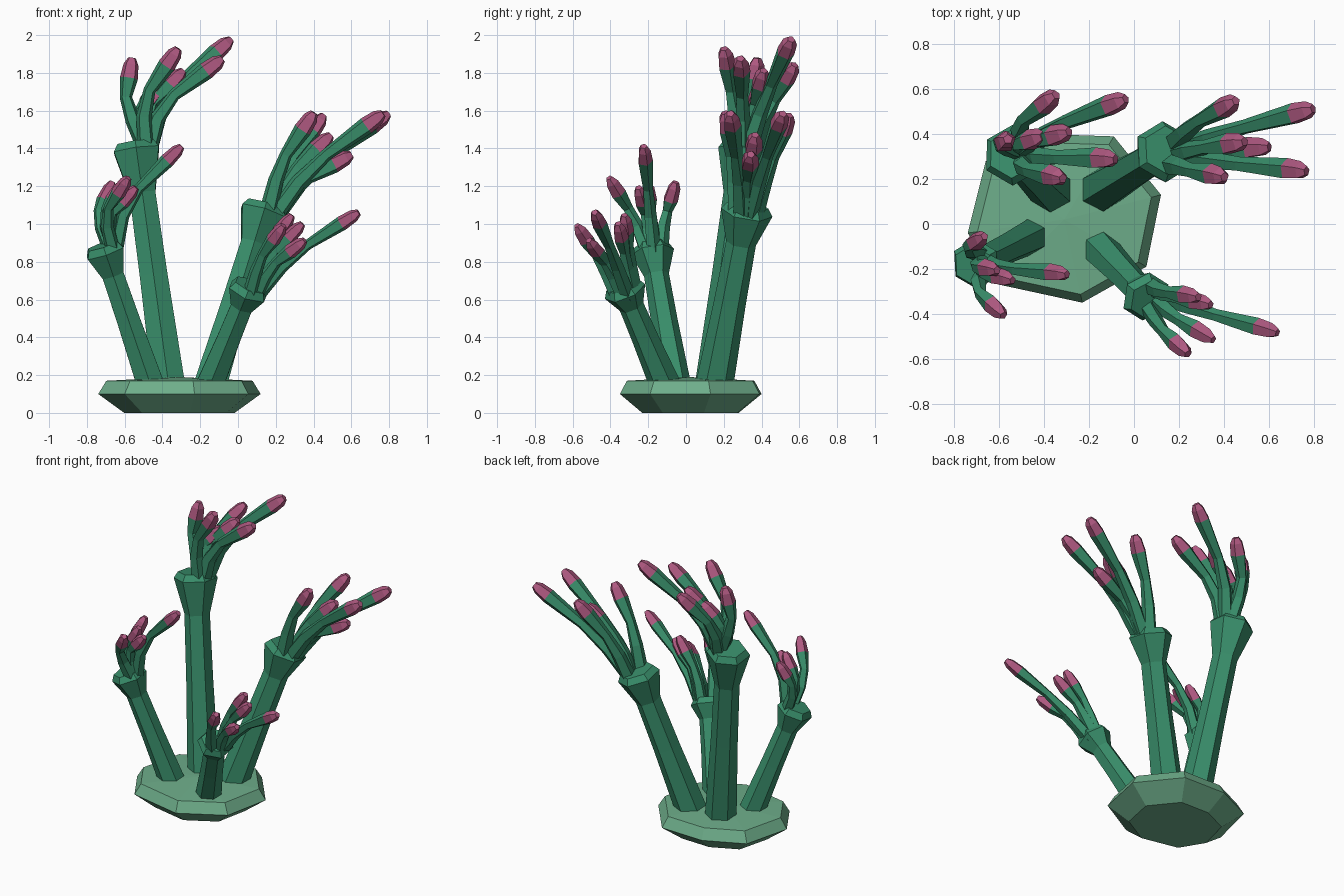
import bpy, bmesh, math
from mathutils import Vector

cube = bpy.data.objects.get("Cube")
if cube:
    bpy.data.objects.remove(cube, do_unlink=True)


def material(name, rgb):
    m = bpy.data.materials.new(name)
    m.use_nodes = True
    m.diffuse_color = (*rgb, 1)
    bsdf = m.node_tree.nodes["Principled BSDF"]
    bsdf.inputs["Base Color"].default_value = (*rgb, 1)
    bsdf.inputs["Roughness"].default_value = 0.9
    return m


skin = material("stem green", (0.040, 0.27, 0.145))
stone = material("pale base green", (0.155, 0.42, 0.255))
nail = material("nail pink", (0.43, 0.10, 0.22))


def finish(name, bm, mats):
    bmesh.ops.recalc_face_normals(bm, faces=bm.faces)
    me = bpy.data.meshes.new(name)
    bm.to_mesh(me)
    bm.free()
    for m in mats:
        me.materials.append(m)
    ob = bpy.data.objects.new(name, me)
    bpy.context.collection.objects.link(ob)
    return ob


def bridge(bm, a, b, mat=0):
    for i in range(len(a)):
        j = (i + 1) % len(a)
        bm.faces.new((a[i], a[j], b[j], b[i])).material_index = mat


def tube(name, points, radii, sides, mats, painted=99):
    """Faceted tube; segments from index `painted` on use the second colour."""
    bm = bmesh.new()
    rings = []
    last = len(points) - 1
    for k, (p, r) in enumerate(zip(points, radii)):
        d = (points[min(k + 1, last)] - points[max(k - 1, 0)]).normalized()
        u = Vector((0, 1, 0))
        u = (u - d * u.dot(d)).normalized()
        v = d.cross(u)
        ring = []
        for i in range(sides):
            a = math.tau * i / sides
            ring.append(bm.verts.new(p + r * (u * math.cos(a) + v * math.sin(a))))
        rings.append(ring)
    for k in range(last):
        bridge(bm, rings[k], rings[k + 1], 1 if k >= painted else 0)
    bm.faces.new(rings[0])
    bm.faces.new(rings[-1]).material_index = 1 if painted < last else 0
    return finish(name, bm, mats)


# Faceted stone base: an irregular octagon with a wide rim
rim = [(-0.66, 0.28), (-0.40, 0.40), (-0.09, 0.39), (0.12, 0.13),
       (0.055, -0.19), (-0.23, -0.35), (-0.60, -0.27), (-0.74, -0.04)]
cx, cy = -0.31, 0.02
bm = bmesh.new()
rings = [[bm.verts.new((cx + (x - cx) * s, cy + (y - cy) * s, z)) for x, y in rim]
         for s, z in ((0.68, 0.0), (1.0, 0.10), (0.90, 0.17))]
bridge(bm, rings[0], rings[1])
bridge(bm, rings[1], rings[2])
bm.faces.new(rings[0])
peak = bm.verts.new((cx, cy, 0.19))
for i in range(len(rim)):
    bm.faces.new((rings[2][i], rings[2][(i + 1) % len(rim)], peak))
finish("stone_base", bm, [stone])


def arm(name, root, wrist, size, bend, tips):
    root, wrist = Vector(root), Vector(wrist)
    axis = (wrist - root).normalized()
    # Stem with a narrow neck and a flared cuff
    tube(name + "_stem",
         [root - axis * 0.03, root.lerp(wrist, 0.45), root.lerp(wrist, 0.80),
          wrist - axis * 0.02, wrist + axis * 0.02],
         [r * size for r in (0.10, 0.085, 0.08, 0.138, 0.11)], 6, [skin])
    # Fingers fan out of the cuff and end in a blunt painted nail
    for n, tip in enumerate(tips):
        tip = Vector(tip)
        reach = tip - wrist
        side = (reach - axis * reach.dot(axis)).normalized()
        start = wrist + side * 0.06 * size
        knuckle = start.lerp(tip, 0.58) + Vector(bend)
        d = (tip - knuckle).normalized()
        tube(f"{name}_finger_{n + 1}",
             [start - axis * 0.04, start.lerp(knuckle, 0.5) + Vector(bend) * 0.3,
              knuckle, tip - d * 0.05, tip + d * 0.025, tip + d * 0.06],
             [r * size for r in (0.05, 0.043, 0.034, 0.05, 0.042, 0.022)],
             5, [skin, nail], 3)


arm("back_right_arm", (-0.37, 0.15, 0.17), (-0.54, 0.31, 1.41), 1.0, (-0.06, 0, 0.02),
    [(-0.38, 0.55, 1.80), (-0.08, 0.54, 1.94), (-0.57, 0.37, 1.82), (-0.44, 0.38, 1.69),
     (-0.33, 0.40, 1.77), (-0.13, 0.29, 1.84), (-0.35, 0.21, 1.88)])
arm("back_left_arm", (-0.14, 0.155, 0.17), (0.14, 0.325, 1.08), 1.0, (-0.03, 0, 0.02),
    [(0.42, 0.53, 1.53), (0.75, 0.50, 1.55), (0.45, 0.36, 1.43),
     (0.55, 0.34, 1.34), (0.72, 0.24, 1.55), (0.37, 0.215, 1.54)])
arm("front_left_arm", (-0.14, -0.12, 0.17), (0.06, -0.33, 0.66), 0.83, (-0.02, 0, 0.02),
    [(0.59, -0.47, 1.03), (0.25, -0.32, 1.00), (0.30, -0.35, 0.96),
     (0.21, -0.55, 0.95), (0.31, -0.49, 0.88)])
arm("front_right_arm", (-0.47, -0.06, 0.17), (-0.71, -0.18, 0.87), 0.83, (-0.05, 0, 0.02),
    [(-0.34, -0.22, 1.37), (-0.61, -0.38, 1.20), (-0.69, -0.07, 1.17),
     (-0.64, -0.20, 1.17), (-0.58, -0.24, 1.15)])
